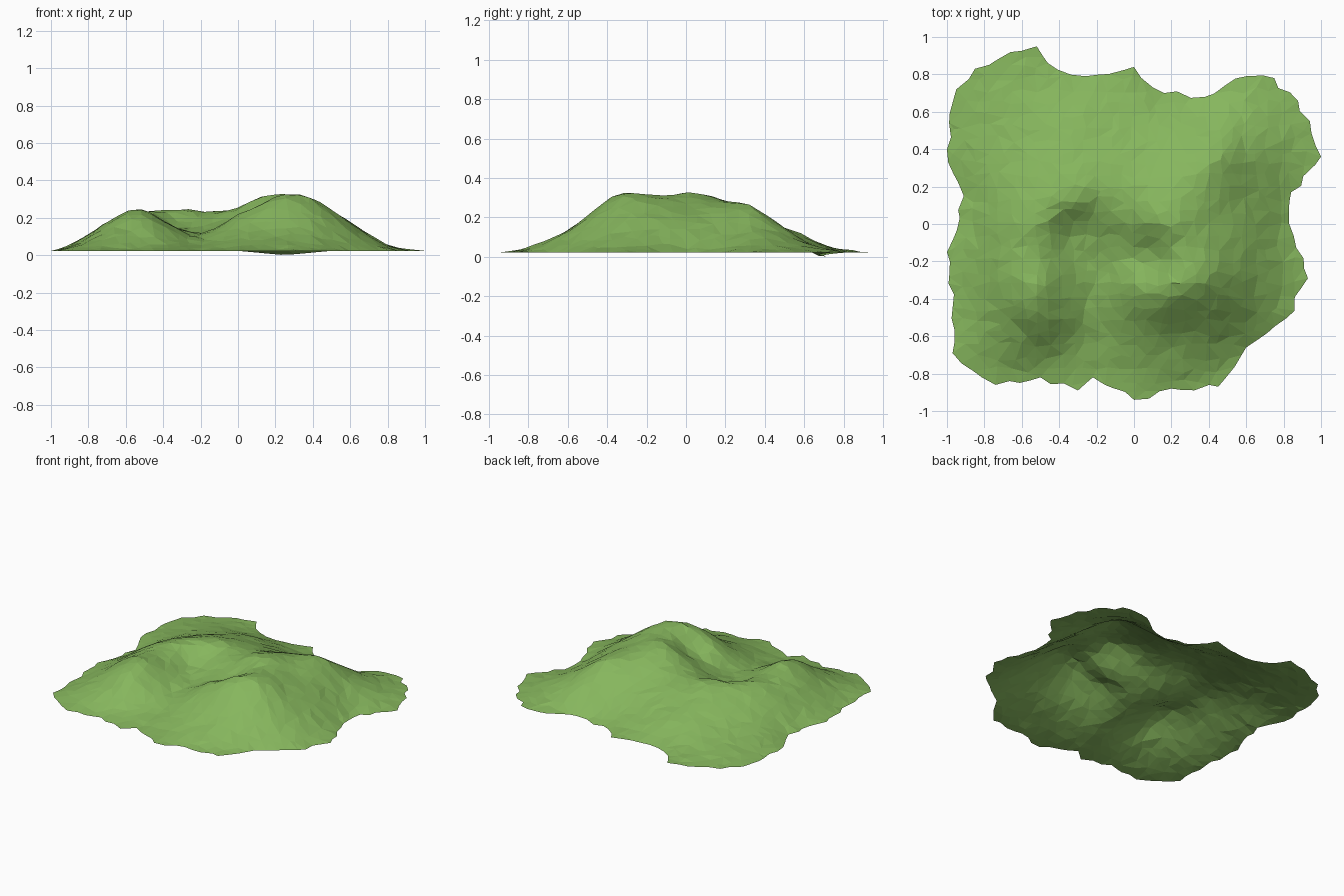
import bpy
import bmesh
import random
from mathutils import Vector
from mathutils.geometry import delaunay_2d_cdt

random.seed(4)
if "Cube" in bpy.data.objects:
    bpy.data.objects.remove(bpy.data.objects["Cube"], do_unlink=True)

RIM_HEIGHT = .023
SPACING = .065

# Main corners of the land's outline, anticlockwise from the front left
CORNERS = [(-.97, -.69), (-.74, -.86), (-.5, -.82), (-.3, -.89), (-.22, -.82), (0, -.94),
           (.2, -.88), (.45, -.87), (.6, -.66), (.82, -.5), (.93, -.29), (.83, 0),
           (.84, .17), (1, .36), (.94, .55), (.75, .78), (.6, .79), (.38, .68), (.16, .7),
           (0, .84), (-.26, .79), (-.46, .86), (-.52, .95), (-.85, .83), (-.95, .72),
           (-1, .4), (-.91, .15), (-1, -.15), (-.97, -.45)]

# Spot heights along the crest of the horseshoe ridge
CREST = [(-.55, -.35, .25), (-.5, 0, .24), (-.32, .13, .25), (-.1, .1, .23), (.1, 0, .3),
         (.2, 0, .33), (.38, -.3, .31), (.2, -.36, .31), (0, -.33, .22), (.4, 0, .27),
         (.42, .33, .26)]

# Spot heights in the hollow inside the horseshoe and along its mouth
HOLLOW = [(-.32, -.03, .15), (-.2, -.2, .12), (-.22, -.4, .1), (-.23, -.6, .06),
          (.08, -.18, .2)]

# Spot heights on the outer slopes
SLOPES = [(.2, -.6, .13), (.2, -.75, .07), (.5, -.45, .18), (.7, -.2, .11), (.62, 0, .16),
          (.62, .25, .14), (.5, .5, .14), (.1, .3, .22), (.1, .5, .12), (-.2, .4, .18),
          (-.3, .6, .11), (-.6, .4, .12), (-.7, 0, .17), (-.75, -.4, .13), (-.5, -.5, .2),
          (-.5, -.7, .07)]


def shake(amount):
    return Vector((random.uniform(-amount, amount), random.uniform(-amount, amount)))


def ragged_outline(corners):
    """Split each side into short steps and shake the new points."""
    outline = []
    for a, b in zip(corners, corners[1:] + corners[:1]):
        a, b = Vector(a), Vector(b)
        count = max(1, round((b - a).length / SPACING))
        outline.append(a)
        outline += [a.lerp(b, k / count) + shake(.017) for k in range(1, count)]
    return outline


def rim_height(p):
    """Rim is level apart from a small dip at the back."""
    dip = max(0, 1 - abs(p.x - .25) / .25) if p.y > .6 else 0
    return RIM_HEIGHT * (1 - dip)


def kernel(a, b):
    return ((a[0] - b[0]) ** 2 + (a[1] - b[1]) ** 2 + .002) ** .5


def solve(rows):
    """Gaussian elimination with pivoting on an augmented matrix."""
    n = len(rows)
    for i in range(n):
        p = max(range(i, n), key=lambda r: abs(rows[r][i]))
        rows[i], rows[p] = rows[p], rows[i]
        for r in range(i + 1, n):
            f = rows[r][i] / rows[i][i]
            rows[r] = [a - f * b for a, b in zip(rows[r], rows[i])]
    out = [0] * n
    for i in reversed(range(n)):
        known = sum(rows[i][j] * out[j] for j in range(i + 1, n))
        out[i] = (rows[i][n] - known) / rows[i][i]
    return out


# Smooth surface through the rim and all the spot heights
rim = ragged_outline(CORNERS)
spots = CREST + HOLLOW + SLOPES + [(p.x, p.y, rim_height(p)) for p in rim]
weights = solve([[kernel(a, b) for b in spots] + [a[2]] for a in spots])


def height(p):
    return sum(w * kernel(p, s) for w, s in zip(weights, spots))


def inside(p):
    hit = False
    for a, b in zip(rim, rim[1:] + rim[:1]):
        if (a.y > p.y) != (b.y > p.y) and p.x < a.x + (p.y - a.y) / (b.y - a.y) * (b.x - a.x):
            hit = not hit
    return hit


# Shaken grid of ground points, kept clear of the rim
points = list(rim)
steps = int(1 / SPACING) + 1
for i in range(-steps, steps + 1):
    for j in range(-steps, steps + 1):
        p = Vector((i, j)) * SPACING + shake(SPACING * .3)
        if inside(p) and min((p - r).length for r in rim) > SPACING * .6:
            points.append(p)

edges = [(i, (i + 1) % len(rim)) for i in range(len(rim))]
verts, _, faces, *_ = delaunay_2d_cdt(points, edges, [], 1, 1e-5)

# Faceted terrain sheet
bm = bmesh.new()
ground = []
for k, p in enumerate(verts):
    rough = random.uniform(-.004, .004) if k >= len(rim) else 0
    ground.append(bm.verts.new((p.x, p.y, max(0, height(p) + rough))))
for f in faces:
    bm.faces.new([ground[k] for k in f])
bm.normal_update()
for f in bm.faces:
    if f.normal.z < 0:
        f.normal_flip()

mesh = bpy.data.meshes.new("hill_terrain")
bm.to_mesh(mesh)
bm.free()
terrain = bpy.data.objects.new("hill_terrain", mesh)
bpy.context.collection.objects.link(terrain)

# Grass colour
grass = bpy.data.materials.new("grass_green")
grass.use_nodes = True
colour = (.24, .47, .11, 1)
grass.diffuse_color = colour
grass.node_tree.nodes["Principled BSDF"].inputs["Base Color"].default_value = colour
mesh.materials.append(grass)
